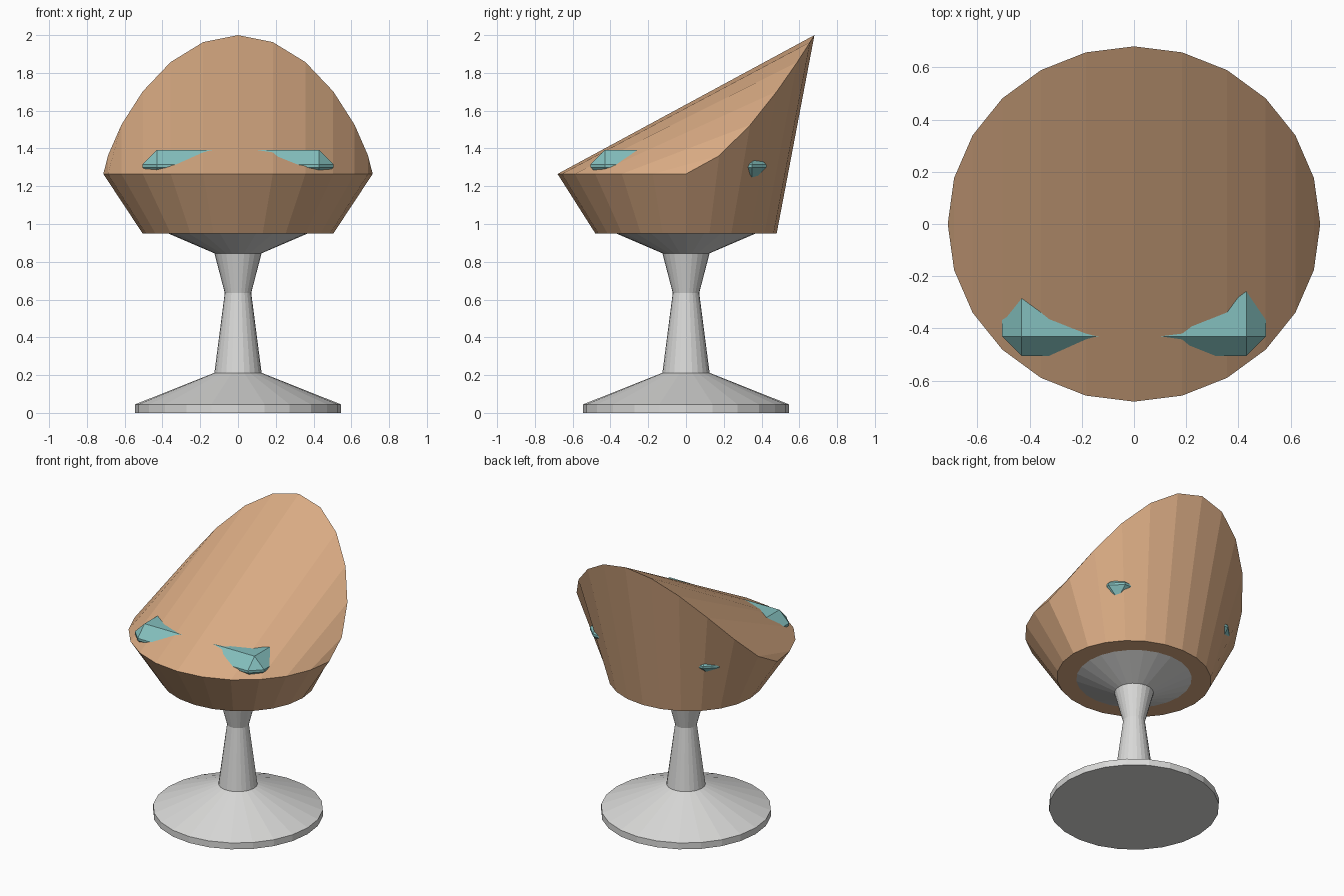
import bpy, bmesh, math

cube = bpy.data.objects.get("Cube")
if cube:
    bpy.data.objects.remove(cube, do_unlink=True)

SIDES = 24


def material(name, rgb):
    mat = bpy.data.materials.new(name)
    mat.use_nodes = True
    mat.diffuse_color = (*rgb, 1)
    mat.node_tree.nodes["Principled BSDF"].inputs["Base Color"].default_value = (*rgb, 1)
    return mat


def finish(name, bm, mat):
    bmesh.ops.recalc_face_normals(bm, faces=bm.faces)
    mesh = bpy.data.meshes.new(name)
    bm.to_mesh(mesh)
    bm.free()
    mesh.materials.append(mat)
    obj = bpy.data.objects.new(name, mesh)
    bpy.context.collection.objects.link(obj)
    return obj


def ring(bm, rx, ry, height):
    """Ring of vertices; height is a function of the angle."""
    angles = [2 * math.pi * i / SIDES for i in range(SIDES)]
    return [bm.verts.new((rx * math.cos(a), ry * math.sin(a), height(a))) for a in angles]


def bridge(bm, low, high):
    for i in range(SIDES):
        j = (i + 1) % SIDES
        bm.faces.new((low[i], low[j], high[j], high[i]))


wood = material("tan shell", (0.70, 0.41, 0.23))
metal = material("light grey metal", (0.70, 0.70, 0.69))
fabric = material("teal fabric", (0.23, 0.52, 0.51))

# Pedestal: foot, waisted stem and flared seat support
bm = bmesh.new()
profile = [(0.545, 0), (0.545, 0.045), (0.125, 0.212), (0.07, 0.635),
           (0.125, 0.845), (0.375, 0.952)]
rings = [ring(bm, r, r, lambda a, z=z: z) for r, z in profile]
for low, high in zip(rings, rings[1:]):
    bridge(bm, low, high)
bm.faces.new(rings[0])
bm.faces.new(rings[-1])
finish("pedestal", bm, metal)


# Shell: flared bowl whose rim sweeps up into the backrest
def rim_height(a):
    return 1.265 + 0.735 * max(0, math.sin(a)) ** 1.5


bm = bmesh.new()
bottom = ring(bm, 0.505, 0.48, lambda a: 0.95)
rim = ring(bm, 0.713, 0.68, rim_height)
bridge(bm, bottom, rim)
bm.faces.new(bottom)
# Sloping seat surface in strips from the front rim to the back rim
half = SIDES // 2
for i in range(half):
    strip = [rim[i], rim[i + 1], rim[(SIDES - i - 1) % SIDES], rim[-i % SIDES]]
    bm.faces.new(list(dict.fromkeys(strip)))
finish("seat_shell", bm, wood)

# Cushion: chamfered block whose corners show through the shell
bm = bmesh.new()
bmesh.ops.create_cube(bm, size=1)
bmesh.ops.scale(bm, vec=(1.01, 0.93, 0.166), verts=bm.verts)
bmesh.ops.translate(bm, vec=(0, -0.04, 1.308), verts=bm.verts)
cushion = finish("cushion", bm, fabric)
chamfer = cushion.modifiers.new("chamfer", "BEVEL")
chamfer.width = 0.075
chamfer.segments = 1
